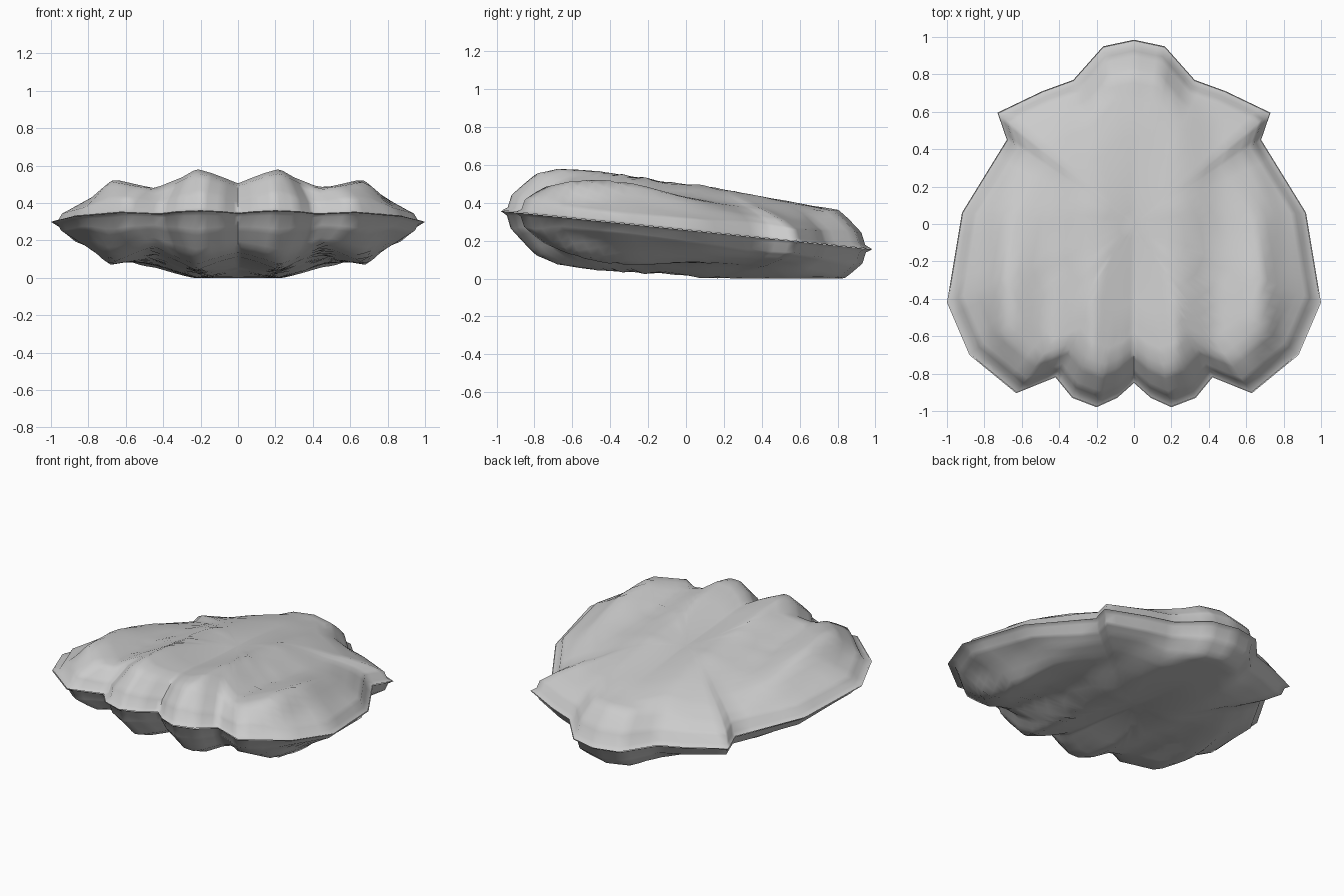
import bpy, bmesh, math

if "Cube" in bpy.data.objects:
    bpy.data.objects.remove(bpy.data.objects["Cube"])

# right half of the scalloped outline, front centre to back centre
HALF = [(0, -.85), (.09, -.93), (.2, -.98), (.33, -.93), (.42, -.82), (.63, -.905),
        (.88, -.7), (1, -.42), (.92, .06), (.68, .45), (.73, .595), (.49, .71),
        (.325, .77), (.165, .95), (0, .985)]
# rise from the rim inwards: front and back ends, then the flanks
EDGE = [(0, 1), (.55, 1), (.72, .96), (.82, .83), (.88, .6), (.945, .34), (.965, .08), (1, 0)]
FLANK = [(0, 1), (.3, 1), (.5, .95), (.7, .81), (.85, .6), (.945, .38), (.965, .1), (1, 0)]
RIBS = [(0, .72), (.22, 1), (.45, .6), (.68, .88), (.8, .55), (.95, .5)]
DEPTH = [(-1, .265), (-.5, .265), (.08, .25), (.45, .218), (.7, .2), (.85, .237), (1, .24)]


def interp(table, v):
    if v <= table[0][0]:
        return table[0][1]
    for (a, fa), (b, fb) in zip(table, table[1:]):
        if v <= b:
            return fa + (fb - fa) * (v - a) / (b - a)
    return table[-1][1]


def smooth(a, b, v):
    t = min(1, max(0, (v - a) / (b - a)))
    return t * t * (3 - 2 * t)


def outline(sub=4):
    pts = HALF + [(-x, y) for x, y in HALF[-2:0:-1]]
    out = []
    for (ax, ay), (bx, by) in zip(pts, pts[1:] + pts[:1]):
        out += [(ax + (bx - ax) * k / sub, ay + (by - ay) * k / sub) for k in range(sub)]
    return out


def height(x, y, s):
    # ribs are strong at the front and fade into a plain dome at the hinge
    f = 1 - smooth(-.45, .75, y)
    rib = sum(interp(RIBS, abs(x) + o) + interp(RIBS, abs(abs(x) - o)) for o in (0, .012)) / 4
    dome = 1 - .3 * min(1, abs(x) / .75) ** 2
    g = smooth(-.35, .1, y) * smooth(.2, .45, abs(x))
    edge = (1 - g) * interp(EDGE, s) + g * interp(FLANK, s)
    return interp(DEPTH, y) * edge * (f * rib + (1 - f) * dome)


def valve(name, side, size):
    bm = bmesh.new()
    loop = outline()
    steps = [.08, .18, .28, .38, .48, .55, .62, .68, .72, .77, .82, .85, .88, .915, .945, .965, 1]
    # outer skin out to the rim, then the inner skin back to the middle
    path = [(s, 1) for s in steps] + [(s, .85) for s in reversed(steps[:-1])]

    def vert(x, y, s, k):
        z = .257 - .1035 * y + side * (.001 + k * height(x, y, s))
        return bm.verts.new((x * size, y * size, max(z, 0)))
    rings = [[vert(x * s, y * s, s, k) for x, y in loop] for s, k in path]
    n = len(loop)
    for r0, r1 in zip(rings, rings[1:]):
        for i in range(n):
            j = (i + 1) % n
            bm.faces.new((r0[i], r1[i], r1[j], r0[j]))
    for ring, k in ((rings[0], 1), (rings[-1], .85)):
        c = vert(0, 0, 0, k)
        for i in range(n):
            bm.faces.new((c, ring[i], ring[(i + 1) % n]))
    bmesh.ops.recalc_face_normals(bm, faces=bm.faces)
    me = bpy.data.meshes.new(name)
    bm.to_mesh(me)
    bm.free()
    ob = bpy.data.objects.new(name, me)
    bpy.context.collection.objects.link(ob)
    bpy.ops.object.select_all(action='DESELECT')
    ob.select_set(True)
    bpy.context.view_layer.objects.active = ob
    bpy.ops.object.shade_smooth_by_angle(angle=math.radians(65))


# two valves meeting at a tilted seam
valve("upper_shell", 1, .995)
valve("lower_shell", -1, 1)
